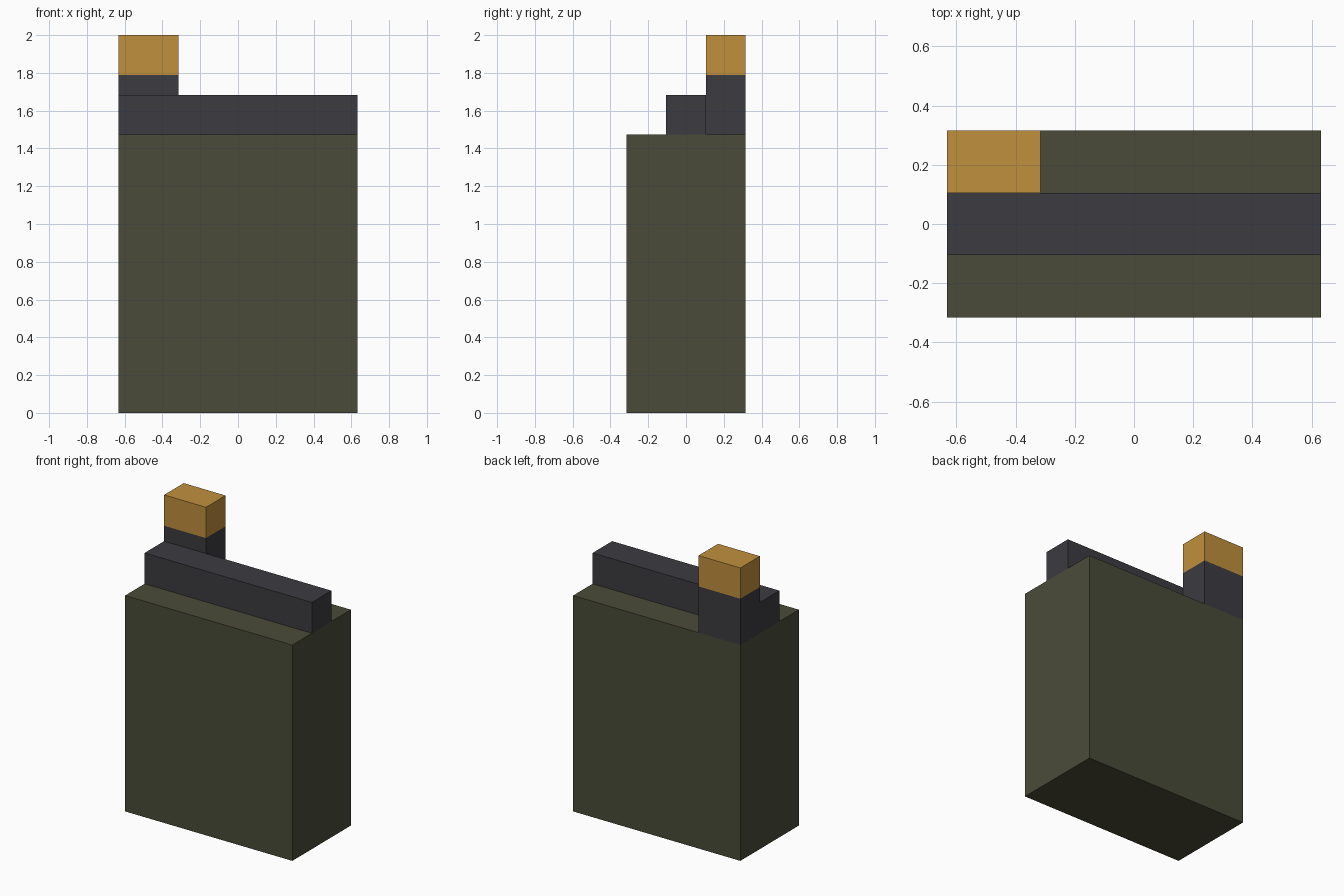
import bpy

cube = bpy.data.objects.get("Cube")
if cube:
    bpy.data.objects.remove(cube, do_unlink=True)

U = 2 / 19  # grid unit: the model is 19 units tall


def material(name, rgb):
    mat = bpy.data.materials.new(name)
    mat.use_nodes = True
    mat.diffuse_color = (*rgb, 1)
    mat.node_tree.nodes["Principled BSDF"].inputs["Base Color"].default_value = (*rgb, 1)
    return mat


def box(name, low, high, mat):
    """Box between two corners given in grid units."""
    bpy.ops.mesh.primitive_cube_add(size=1)
    obj = bpy.context.object
    obj.name = obj.data.name = name
    obj.location = [(a + b) / 2 * U for a, b in zip(low, high)]
    obj.scale = [(b - a) * U for a, b in zip(low, high)]
    bpy.ops.object.transform_apply(location=False, rotation=False, scale=True)
    obj.data.materials.append(mat)
    return obj


olive = material("dark olive", (0.0685, 0.0704, 0.0409))
charcoal = material("charcoal", (0.0452, 0.0437, 0.0529))
gold = material("gold", (0.527, 0.279, 0.047))

# Main case
box("body", (-6, -3, 0), (6, 3, 14), olive)
# Bar along the middle of the top
box("top_bar", (-6, -1, 14), (6, 1, 16), charcoal)
# Corner post at the back right with its coloured tip
box("corner_post", (-6, 1, 14), (-3, 3, 17), charcoal)
box("post_tip", (-6, 1, 17), (-3, 3, 19), gold)
